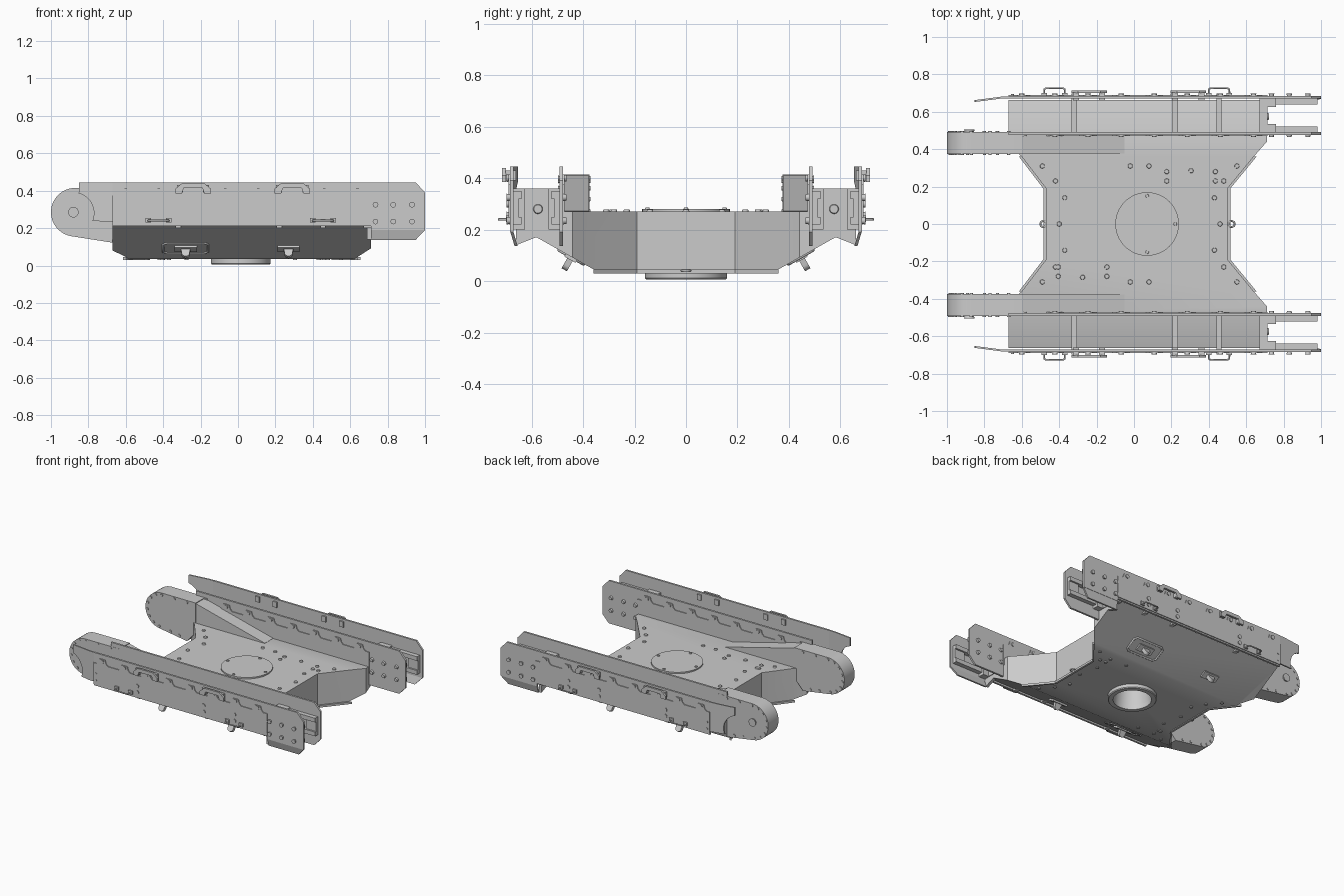
import bpy, bmesh
from math import sin, cos, pi, radians, atan2
from mathutils import Matrix, Vector

old = bpy.data.objects.get("Cube")
if old:
    bpy.data.objects.remove(old, do_unlink=True)

AXES = {"x": Matrix.Rotation(pi / 2, 4, "Y"), "y": Matrix.Rotation(pi / 2, 4, "X"), "z": Matrix()}


def finish(name, bm, mirror=False):
    bmesh.ops.recalc_face_normals(bm, faces=bm.faces)
    mesh = bpy.data.meshes.new(name)
    bm.to_mesh(mesh)
    bm.free()
    ob = bpy.data.objects.new(name, mesh)
    bpy.context.collection.objects.link(ob)
    if mirror:
        mod = ob.modifiers.new("Mirror", "MIRROR")
        mod.use_axis = (False, True, False)
    return ob


def add_prism(bm, pts, axis, a, b):
    """Extrude a 2D outline along an axis, from a to b."""
    place = {"x": lambda p, d: (d, p[0], p[1]),
             "y": lambda p, d: (p[0], d, p[1]),
             "z": lambda p, d: (p[0], p[1], d)}[axis]
    lo = [bm.verts.new(place(p, a)) for p in pts]
    hi = [bm.verts.new(place(p, b)) for p in pts]
    bm.faces.new(lo)
    bm.faces.new(hi)
    n = len(pts)
    for i in range(n):
        j = (i + 1) % n
        bm.faces.new((lo[i], lo[j], hi[j], hi[i]))


def prism(name, pts, axis, a, b, mirror=False):
    bm = bmesh.new()
    add_prism(bm, pts, axis, a, b)
    return finish(name, bm, mirror)


def boxes(name, items, mirror=False):
    """Each item is x0, x1, y0, y1, z0, z1."""
    bm = bmesh.new()
    for x0, x1, y0, y1, z0, z1 in items:
        add_prism(bm, [(x0, y0), (x1, y0), (x1, y1), (x0, y1)], "z", z0, z1)
    return finish(name, bm, mirror)


def bolts(name, centres, axis, r=.012, h=.012, mirror=False, sides=12):
    bm = bmesh.new()
    for c in centres:
        bmesh.ops.create_cone(bm, cap_ends=True, segments=sides, radius1=r, radius2=r * .8,
                              depth=h, matrix=Matrix.Translation(c) @ AXES[axis])
    return finish(name, bm, mirror)


def arc(cx, cz, r, start, end, n):
    return [(cx + r * cos(radians(start + (end - start) * i / n)),
             cz + r * sin(radians(start + (end - start) * i / n))) for i in range(n + 1)]


def tube(name, pts, r, cyclic=False, mirror=False):
    cu = bpy.data.curves.new(name, "CURVE")
    cu.dimensions = "3D"
    cu.bevel_depth = r
    cu.bevel_resolution = 2
    sp = cu.splines.new("POLY")
    sp.points.add(len(pts) - 1)
    for p, co in zip(sp.points, pts):
        p.co = (*co, 1)
    sp.use_cyclic_u = cyclic
    ob = bpy.data.objects.new(name, cu)
    bpy.context.collection.objects.link(ob)
    if mirror:
        ob.modifiers.new("Mirror", "MIRROR").use_axis = (False, True, False)
    return ob


# Central hull: hourglass slab whose outer wings are cut by sloped planes
right = [(.5, .19), (.64, .36), (.71, .44), (.71, .665)]
left = [(-.67, .665), (-.67, .42), (-.6, .36), (-.47, .19)]
half = right + left
outline = half + [(x, -y) for x, y in reversed(half)]
bm = bmesh.new()
add_prism(bm, outline, "z", .035, .27)
for s in (1, -1):
    for co, no in (((0, .34, .035), (0, .18, -.32)), ((0, .48, .27), (0, .055, .185))):
        bmesh.ops.bisect_plane(bm, geom=bm.verts[:] + bm.edges[:] + bm.faces[:],
                               plane_co=(0, s * co[1], co[2]), plane_no=(0, s * no[1], no[2]),
                               clear_outer=True)
        bmesh.ops.holes_fill(bm, edges=[e for e in bm.edges if e.is_boundary])
hull = finish("hull", bm)

# Slewing opening in the hull floor
cutter = bolts("opening_cutter", [(.015, 0, .1)], "z", .13, .2, sides=48)
cutter.hide_render = True
mod = hull.modifiers.new("Opening", "BOOLEAN")
mod.operation = "DIFFERENCE"
mod.object = cutter
bpy.context.view_layer.objects.active = hull
bpy.ops.object.modifier_apply(modifier="Opening")
bpy.data.objects.remove(cutter, do_unlink=True)

# Projecting floor flange along both waists
for name, chain, d in (("front_flange", right[:2], .015), ("rear_flange", left[:1:-1][:2], -.015)):
    edge = [(x, -y) for x, y in reversed(chain)] + chain
    rim = [(x + d, y) for x, y in reversed(edge)]
    prism(name, edge + rim, "z", .03, .045)

# Slewing ring, top cover and hull bolts
bm = bmesh.new()
ring_profile = [(.125, .006), (.155, .006), (.16, .012), (.16, .045), (.125, .045)]
vs = [bm.verts.new((r, 0, z)) for r, z in ring_profile]
es = [bm.edges.new((vs[i], vs[(i + 1) % len(vs)])) for i in range(len(vs))]
bmesh.ops.spin(bm, geom=vs + es, cent=(0, 0, 0), axis=(0, 0, 1), angle=2 * pi, steps=48, use_merge=True)
bmesh.ops.remove_doubles(bm, verts=bm.verts, dist=1e-4)
ring = finish("slewing_ring", bm)
ring.location.x = .015
bm = bmesh.new()
bmesh.ops.create_cone(bm, cap_ends=True, segments=48, radius1=.17, radius2=.17, depth=.012,
                      matrix=Matrix.Translation((.07, 0, .274)))
finish("top_cover", bm)
bolts("cover_bolts", [(.07 + .15 * cos(a * pi / 2), .15 * sin(a * pi / 2), .282) for a in range(4)], "z", .01, .008)
deck = [(.16, .28), (.16, .23), (.29, .285), (.42, .28), (.42, .23)]
edge_bolts = [(.43, .14), (.46, 0), (.48, .23), (.55, .31), (.08, .31)]
spots = [(s * x + .015, s * y) for s in (1, -1) for x, y in deck]
spots += [(.03 + s * (x - .03), t * y) for s in (1, -1) for t in (1, -1) for x, y in edge_bolts]
bolts("deck_bolts", [(x, y, .272) for x, y in spots], "z", .014, .012)
bolts("floor_bolts", [(x, y, .034) for x, y in spots if abs(x) > .2], "z", .012, .01)
for name, x in (("rear_eye", -.485), ("front_eye", .522)):
    tube(name, [(x + .016 * cos(a * pi / 8), .016 * sin(a * pi / 8), .042) for a in range(16)], .005, True)

# Track frame side plates with chamfered front ends
for name, y in (("inner_side_plate", .477), ("outer_side_plate", .67)):
    prism(name, [(-.67, .21), (.71, .21), (.71, .19), (1, .19), (1, .39), (.95, .445), (-.67, .445)],
          "y", y, y + .014, True)
bm = bmesh.new()
add_prism(bm, [(.71, .137), (.95, .137), (1, .19), (.71, .19)], "y", .67, .682)
for v in bm.verts:
    if v.co.z < .15:
        v.co.y -= .016
finish("outer_bent_flap", bm, True)
prism("inner_lower_plate", [(.71, .137), (.95, .137), (1, .19), (.71, .19)], "y", .477, .491, True)

# Scalloped cover strips with tabs around each bolt
tabs = [-.6 + .177 * i for i in range(8)]
scallop = [(-.67, .22), (.715, .22), (.715, .375)]
for x in reversed(tabs):
    scallop += [(x + .045, .375), (x + .03, .39), (x + .022, .415), (x - .022, .415), (x - .03, .39), (x - .045, .375)]
scallop.append((-.67, .375))
prism("outer_cover", scallop, "y", .684, .69, True)
prism("inner_cover", scallop, "y", .471, .477, True)
side = [(x, .4) for x in tabs] + [(x, z) for x in (-.32, .21, .455) for z in (.3, .255)]
side += [(x, z) for x in (.735, .83, .93) for z in (.325, .235)]
bolts("outer_bolts", [(x, .69, z) for x, z in side], "y", .015, .014, True)
bolts("inner_bolts", [(x, .472, z) for x, z in side if z > .31 or x > .7], "y", .015, .014, True)
bolts("rear_edge_bolts", [(-.65, .69, z) for z in (.25, .3)], "y", .009, .008, True)

# Bent rear lip cut out around the drive hub
bm = bmesh.new()
add_prism(bm, [(-.67, .235), (-.67, .445), (-.71, .445), (-.85, .445)]
          + arc(-.88, .28, .11, 75, -22, 10) + [(-.71, .235)], "y", .672, .682)
for v in bm.verts:
    v.co.y += min(0, v.co.x + .7) * .13
finish("rear_lip", bm, True)

# Drive housing, tapered fairing and hub
housing = arc(-.87, .285, .13, 90, 262, 20) + [(-.67, .122), (-.6, .2), (-.6, .415)]
prism("drive_housing", housing, "y", .375, .492, True)
prism("drive_fairing", [(-.6, .2), (-.05, .2), (-.05, .272), (-.6, .41)], "y", .377, .48, True)
rim = arc(-.87, .285, .115, 90, 260, 7) + [(-.8, .158), (-.73, .148), (-.77, .4), (-.67, .4)]
bolts("drive_rim_bolts", [(x, y, z) for x, z in rim for y in (.375, .492)], "y", .01, .01, True)
bolts("drive_hub", [(-.88, .494, .285)], "y", .028, .02, True, 24)

# Idler fork: tension block, guide rails and gusset
boxes("tension_block", [(.67, .715, .49, .67, .2, .36), (.715, .76, .49, .535, .2, .36),
                        (.715, .76, .625, .67, .2, .36)], True)
boxes("fork_guides", [(x0, x1, y, y + w, z, z + .03) for z in (.22, .32)
                      for x0, x1, y, w in ((.7, .98, .49, .032), (.7, .98, .638, .032))]
      + [(.9, .98, .49, .51, .25, .32), (.9, .98, .65, .67, .25, .32)], True)
prism("fork_gusset", [(.48, .21), (.48, .225), (.66, .21), (.66, .14)], "x", .69, .71, True)
bolts("tension_socket", [(.717, .575, .28)], "x", .02, .012, True, 20)

# Cross ribs between the side plates
boxes("cross_ribs", [(x - .014, x + .014, .49, .67, .2, .28) for x in (-.32, .22, .455)], True)

# Upper step brackets and wire steps
bracket = [(-.095, .385), (-.095, .41), (-.06, .44), (.06, .44), (.095, .41), (.095, .385), (.06, .385),
           (.05, .415), (-.05, .415), (-.06, .385)]
for n, x in enumerate((-.24, .29)):
    prism(f"step_bracket_{n}", [(x + p, z) for p, z in bracket], "y", .7, .714, True)
    boxes(f"bracket_arms_{n}", [(x + d - .016, x + d + .016, .66, .702, .39, .43) for d in (-.07, .07)], True)
for n, x in enumerate((-.425, .455)):
    tube(f"wire_step_{n}", [(x - .055, .685, .24), (x - .055, .72, .24), (x - .045, .726, .24),
                            (x + .045, .726, .24), (x + .055, .72, .24), (x + .055, .685, .24)], .005, mirror=True)
    boxes(f"step_foot_{n}", [(x + d - .015, x + d + .015, .684, .7, .23, .255) for d in (-.055, .055)], True)

# Towing lugs on the sloped underside, turned half round for the other side
slope = atan2(.18, .32)
for s, where in ((1, "right"), (-1, "left")):
    for x, padded in ((-.28, True), (.27, False)):
        kind = "pad" if padded else "plain"
        m = (Matrix.Rotation(0 if s == 1 else pi, 4, "Z") @ Matrix.Translation((x, -.445, .094))
             @ Matrix.Rotation(-slope, 4, "X"))
        parts = [prism(f"{where}_{kind}_lug", [(-.028, 0), (.028, 0), (.022, -.03)]
                       + arc(0, -.035, .022, -10, -170, 8) + [(-.022, -.03)], "y", -.012, .012),
                 boxes(f"{where}_{kind}_lug_base", [(-.06, .06, -.025, .025, -.012, .01)])]
        if padded:
            loop = [(-.12, -.04), (-.1, -.055), (.1, -.055), (.12, -.04), (.12, .04), (.1, .055), (-.1, .055), (-.12, .04)]
            parts.append(tube(f"{where}_pad_frame", [(u, v, 0) for u, v in loop], .007, True))
        for p in parts:
            p.matrix_world = m

# Smooth the round surfaces, keep plate edges sharp
bpy.ops.object.select_all(action="DESELECT")
for ob in bpy.context.scene.objects:
    if ob.type == "MESH":
        ob.select_set(True)
        bpy.context.view_layer.objects.active = ob
bpy.ops.object.shade_smooth_by_angle(angle=radians(30))
